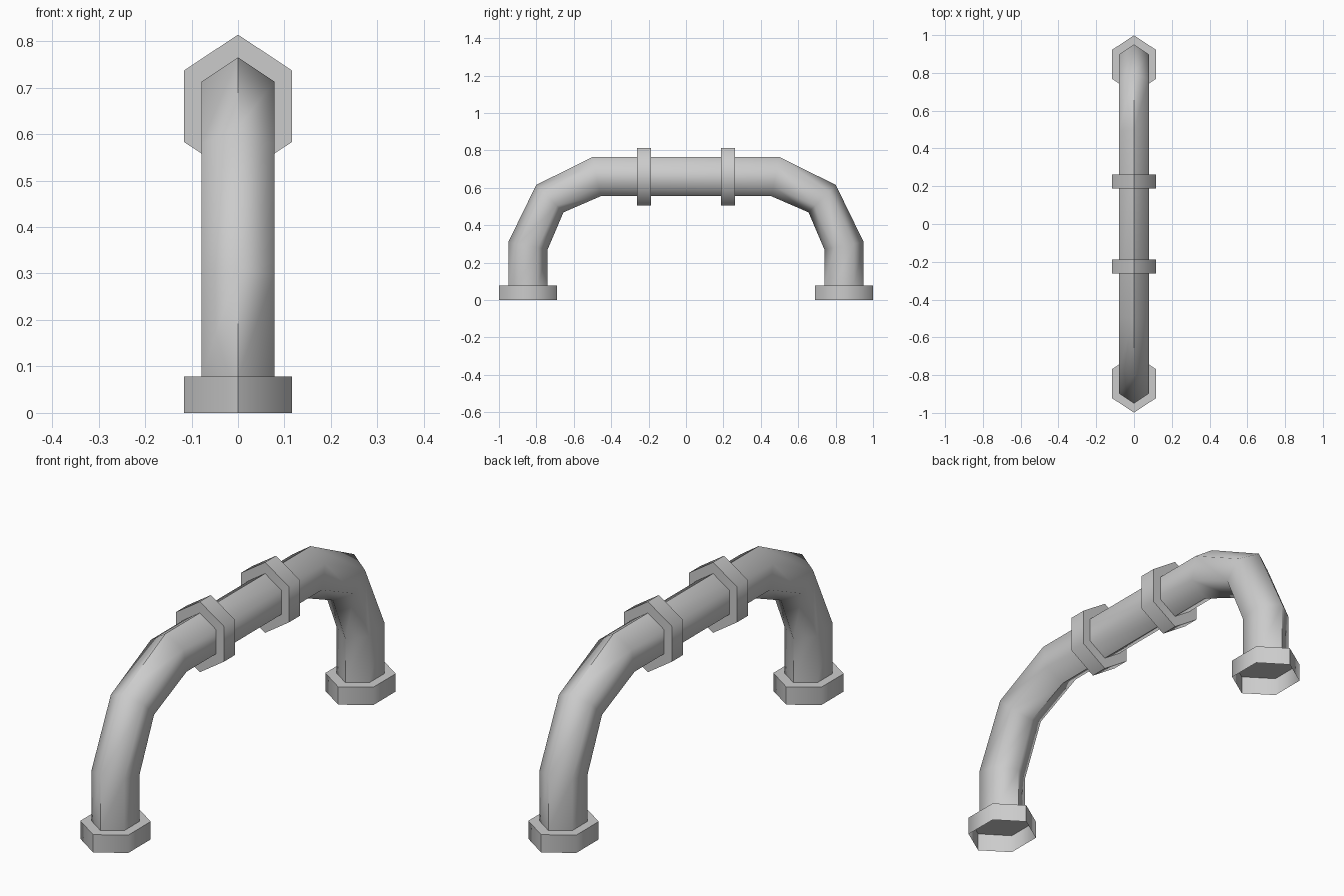
import bpy, bmesh, math
from mathutils import Vector

cube = bpy.data.objects.get("Cube")
if cube:
    bpy.data.objects.remove(cube)

SIDES = 6
PIPE_R, COLLAR_R = 0.105, 0.154
LEG_Y, TOP_Z, THICK = 0.845, 0.66, 0.078

grey = bpy.data.materials.new("light grey")
grey.use_nodes = True
grey.diffuse_color = (0.6, 0.6, 0.6, 1)
grey.node_tree.nodes["Principled BSDF"].inputs["Base Color"].default_value = grey.diffuse_color


def loft(name, sections, cap_start=False, cap_end=False):
    """Skin six-sided rings; each section is a centre, a corner vector in the yz plane and a radius across x."""
    bm = bmesh.new()
    rings = []
    for centre, corner, radius in sections:
        ring = []
        for i in range(SIDES):
            a = math.tau * i / SIDES
            side = Vector((math.sin(a) * radius, 0, 0))
            ring.append(bm.verts.new(centre + corner * math.cos(a) + side))
        rings.append(ring)
    for r0, r1 in zip(rings, rings[1:]):
        for i in range(SIDES):
            j = (i + 1) % SIDES
            bm.faces.new((r0[i], r0[j], r1[j], r1[i]))
    if cap_start:
        bm.faces.new(rings[0])
    if cap_end:
        bm.faces.new(rings[-1])
    bmesh.ops.recalc_face_normals(bm, faces=bm.faces[:])
    mesh = bpy.data.meshes.new(name)
    bm.to_mesh(mesh)
    bm.free()
    mesh.materials.append(grey)
    obj = bpy.data.objects.new(name, mesh)
    bpy.context.collection.objects.link(obj)
    bpy.ops.object.select_all(action='DESELECT')
    obj.select_set(True)
    bpy.context.view_layer.objects.active = obj
    bpy.ops.object.shade_smooth_by_angle(angle=math.radians(65))
    return obj


# Arched pipe: half of the mitred path (centre y, z and corner y, z), then its mirror
half = [(LEG_Y, THICK, PIPE_R, 0),
        (LEG_Y, 0.29, PIPE_R, 0.02),
        (0.728, 0.542, 0.073, 0.073),
        (0.478, TOP_Z, 0.022, PIPE_R)]
path = [(Vector((0, s * y, z)), Vector((0, s * cy, cz)), 0.091)
        for s, pts in ((-1, half), (1, half[::-1]))
        for y, z, cy, cz in pts]
loft("arched_pipe", path)

# Collars: open-bottomed feet and closed rings around the level run
for label, s in (("front", -1), ("back", 1)):
    corner = Vector((0, s * COLLAR_R, 0))
    loft(label + "_foot_collar",
         [(Vector((0, s * LEG_Y, z)), corner, 0.134) for z in (0, THICK)],
         cap_end=True)
    corner = Vector((0, 0, COLLAR_R))
    loft(label + "_pipe_collar",
         [(Vector((0, s * y, TOP_Z)), corner, 0.134) for y in (0.187, 0.263)],
         cap_start=True, cap_end=True)
